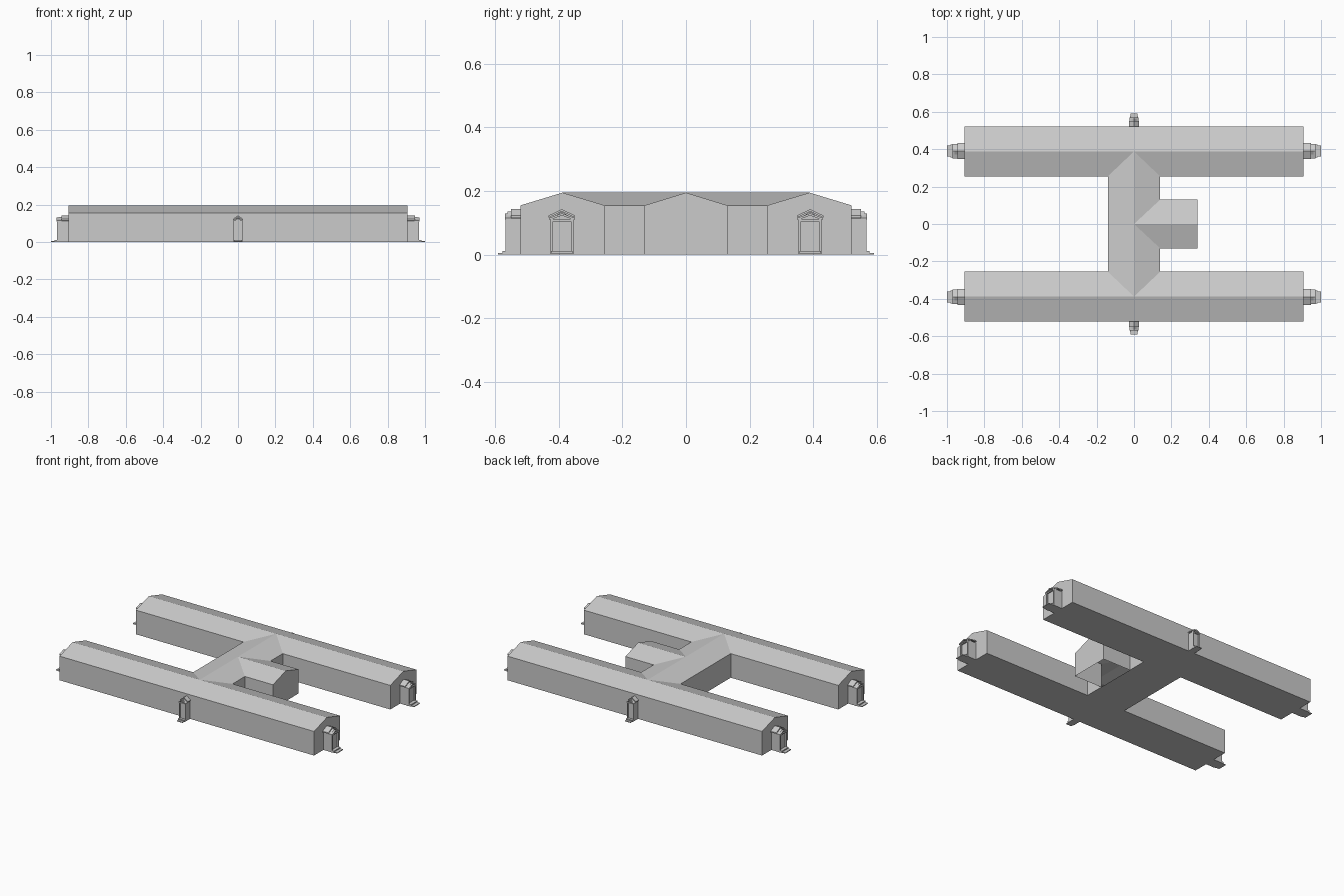
import bpy, bmesh
from mathutils import Vector

if "Cube" in bpy.data.objects:
    bpy.data.objects.remove(bpy.data.objects["Cube"])

grey = bpy.data.materials.new("plain_grey")
grey.diffuse_color = (0.6, 0.6, 0.6, 1)
grey.use_nodes = True
grey.node_tree.nodes["Principled BSDF"].inputs["Base Color"].default_value = grey.diffuse_color


def make(name, faces):
    """Object from a list of polygons, welded and with normals facing out."""
    bm = bmesh.new()
    for f in faces:
        bm.faces.new([bm.verts.new(p) for p in f])
    bmesh.ops.remove_doubles(bm, verts=bm.verts, dist=1e-5)
    bmesh.ops.recalc_face_normals(bm, faces=bm.faces)
    me = bpy.data.meshes.new(name)
    bm.to_mesh(me)
    bm.free()
    me.materials.append(grey)
    ob = bpy.data.objects.new(name, me)
    bpy.context.collection.objects.link(ob)
    return ob


def wall(a, b, h):
    return [(*a, 0), (*b, 0), (*b, h), (*a, h)]


L, YI, YM, YO = 0.905, 0.255, 0.388, 0.52    # wing half length, inner wall, ridge, outer wall
C, S, SX = 0.14, 0.13, 0.34                  # link half width, stub half width, stub end
E, R = 0.155, 0.195                          # eave and ridge heights

faces = []
for s in (-1, 1):
    yi, ym, yo = s * YI, s * YM, s * YO
    # long wing: outer wall, outer slope, floor
    faces.append(wall((-L, yo), (L, yo), E))
    faces.append([(-L, yo, E), (L, yo, E), (L, ym, R), (0, ym, R), (-L, ym, R)])
    faces.append([(-L, yo, 0), (L, yo, 0), (L, yi, 0), (C, yi, 0), (-C, yi, 0), (-L, yi, 0)])
    for t in (-1, 1):
        # inner wall and slope either side of the link, and gable end
        faces.append(wall((t * L, yi), (t * C, yi), E))
        faces.append([(t * L, yi, E), (t * C, yi, E), (0, ym, R), (t * L, ym, R)])
        faces.append([(t * L, yi, 0), (t * L, yo, 0), (t * L, yo, E), (t * L, ym, R), (t * L, yi, E)])
    # link: right side split around the stub
    faces.append(wall((C, yi), (C, s * S), E))
    faces.append([(C, yi, E), (C, s * S, E), (0, 0, R), (0, ym, R)])
    # stub: side wall and slope, open underneath
    faces.append(wall((C, s * S), (SX, s * S), E))
    faces.append([(C, s * S, E), (SX, s * S, E), (SX, 0, R), (0, 0, R)])
# link: left side and floor, stub gable
faces.append(wall((-C, -YI), (-C, YI), E))
faces.append([(-C, -YI, E), (-C, YI, E), (0, YM, R), (0, 0, R), (0, -YM, R)])
faces.append([(-C, -YI, 0), (C, -YI, 0), (C, -S, 0), (C, S, 0), (C, YI, 0), (-C, YI, 0)])
faces.append([(SX, -S, 0), (SX, S, 0), (SX, S, E), (SX, 0, R), (SX, -S, E)])
make("h_shaped_hall", faces)


def prism(name, profile, d0, d1, place):
    """Extrude a (width, height) profile outwards from d0 to d1."""
    n = len(profile)
    a = [place(d0, w, z) for w, z in profile]
    b = [place(d1, w, z) for w, z in profile]
    sides = [[a[i], a[(i + 1) % n], b[(i + 1) % n], b[i]] for i in range(n)]
    return make(name, [a, b] + sides)


def rect(w0, w1, z0, z1):
    return [(w0, z0), (w1, z0), (w1, z1), (w0, z1)]


def chevron(hw, eave, peak, t):
    return [(-hw, eave), (0, peak - t), (hw, eave), (hw, eave + t), (0, peak), (-hw, eave + t)]


def porch(name, origin, out, dk, wk):
    """Entrance porch; dk and wk scale depth and width."""
    o, n = Vector(origin), Vector(out)
    side = Vector((-n.y, n.x, 0))

    def place(d, w, z):
        return o + n * d * dk + side * w * wk + Vector((0, 0, z))

    # vestibule with gabled top
    prism(name + "_body", [(-.035, 0), (.035, 0), (.035, .113), (0, .135), (-.035, .113)], 0, .054, place)
    # main roof and lower door hood
    prism(name + "_roof", chevron(.042, .116, .143, .007), 0, .04, place)
    prism(name + "_hood", chevron(.039, .109, .13, .007), .04, .065, place)
    # door frame
    for s in (-1, 1):
        prism(name + "_jamb", rect(s * .028, s * .036, 0, .112), .05, .062, place)
    prism(name + "_lintel", rect(-.028, .028, .105, .112), .05, .062, place)
    # steps
    prism(name + "_upper_step", rect(-.034, .034, 0, .012), .05, .075, place)
    prism(name + "_lower_step", rect(-.03, .03, 0, .005), .075, .095, place)


for s in (-1, 1):
    porch("side_porch", (0, s * YO, 0), (0, s, 0), .75, .65)
    for t in (-1, 1):
        porch("end_porch", (t * L, s * .39, 0), (t, 0, 0), 1, 1)
